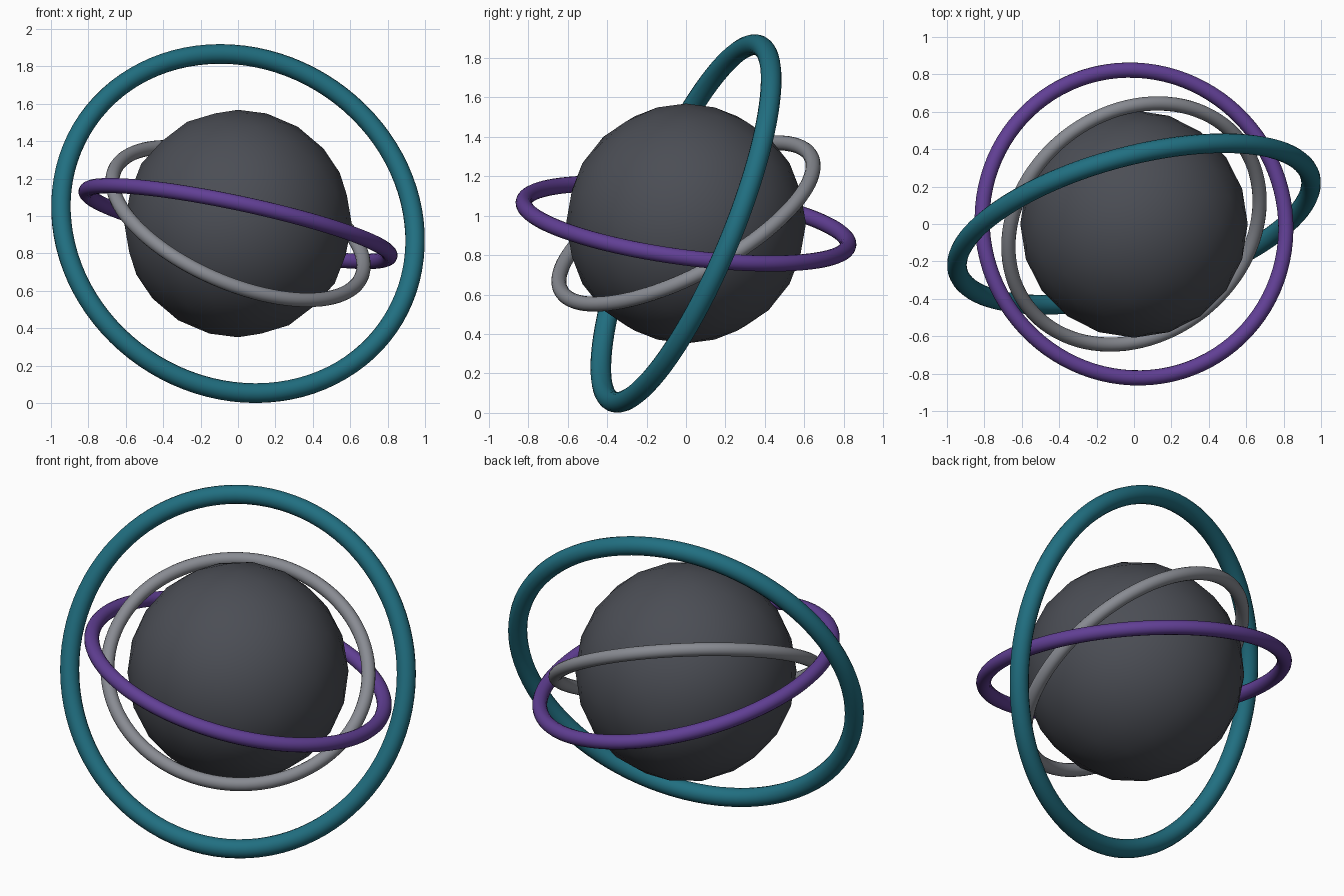
import bpy
from mathutils import Vector

if "Cube" in bpy.data.objects:
    bpy.data.objects.remove(bpy.data.objects["Cube"])

CENTRE = Vector((0, 0, 0.96))


def finish(name, color):
    ob = bpy.context.object
    ob.name = name
    mat = bpy.data.materials.new(name + "_paint")
    mat.diffuse_color = (*color, 1)
    mat.use_nodes = True
    mat.node_tree.nodes["Principled BSDF"].inputs["Base Color"].default_value = mat.diffuse_color
    ob.data.materials.append(mat)
    bpy.ops.object.shade_smooth()
    return ob


def ring(name, major, minor, normal, color):
    # thin torus whose axis points along the given normal
    rot = Vector(normal).to_track_quat('Z', 'Y').to_euler()
    bpy.ops.mesh.primitive_torus_add(
        major_radius=major, minor_radius=minor, major_segments=96,
        minor_segments=16, location=CENTRE, rotation=rot)
    return finish(name, color)


# central ball
bpy.ops.mesh.primitive_ico_sphere_add(subdivisions=3, radius=0.608, location=CENTRE)
finish("core_ball", (0.07, 0.075, 0.09))

# three nested tilted rings
ring("inner_ring", 0.719, 0.038, (0.357, -0.443, 0.823), (0.25, 0.26, 0.29))
ring("middle_ring", 0.83, 0.041, (0.207, 0.13, 0.97), (0.12, 0.05, 0.30))
ring("outer_ring", 0.976, 0.0525, (-0.243, 0.897, -0.37), (0.015, 0.16, 0.22))
